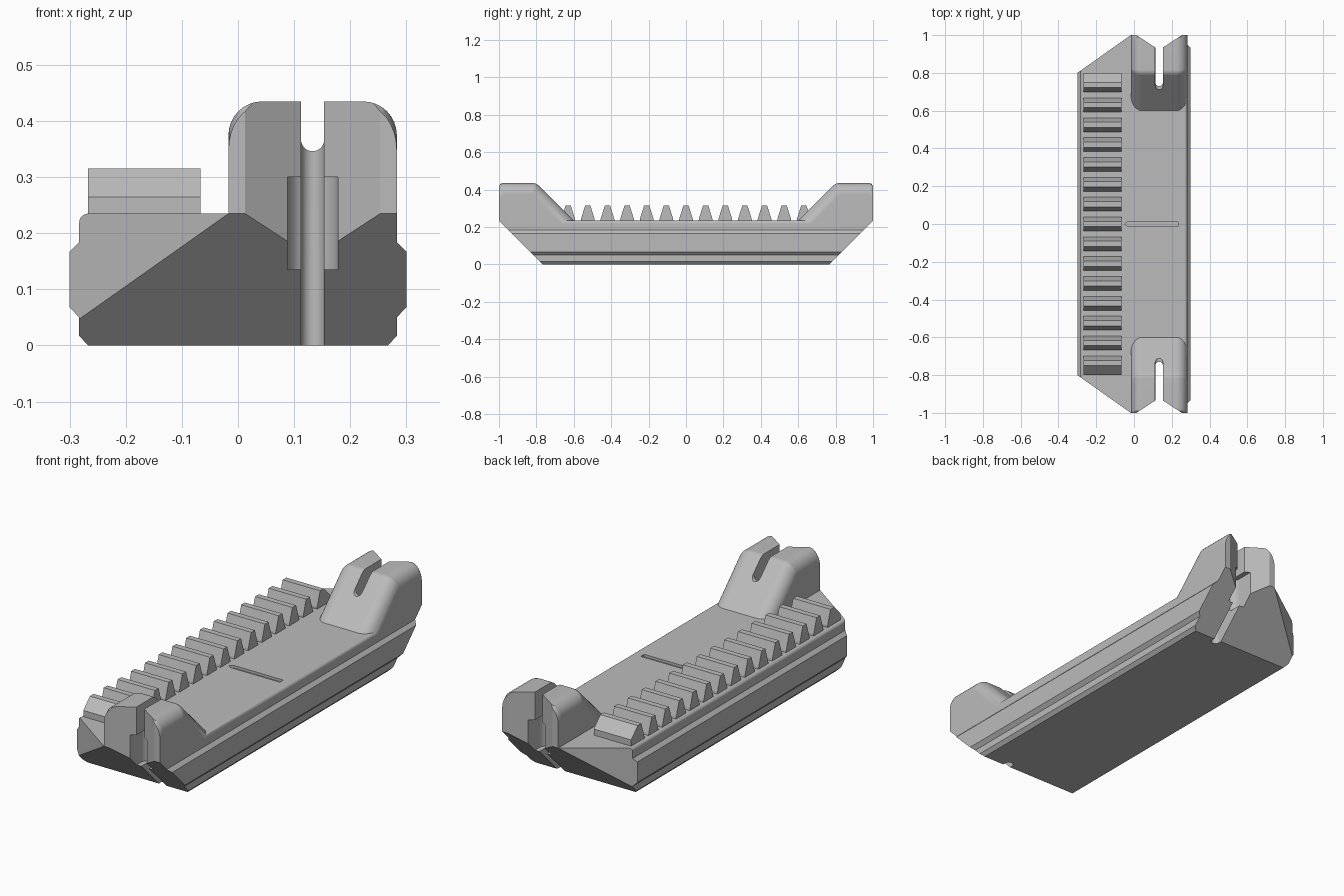
import bpy, bmesh, math
from mathutils import Vector

if "Cube" in bpy.data.objects:
    bpy.data.objects.remove(bpy.data.objects["Cube"])

grey = bpy.data.materials.new("plain_grey")
grey.use_nodes = True
COLOR = (0.5, 0.5, 0.5, 1)
grey.diffuse_color = COLOR
grey.node_tree.nodes["Principled BSDF"].inputs["Base Color"].default_value = COLOR

AXES = {"x": lambda a, b, d: (d, a, b),
        "y": lambda a, b, d: (a, d, b),
        "z": lambda a, b, d: (a, b, d)}


def add_prism(bm, pts, axis, lo, hi):
    """Extrude a closed 2D profile along one axis."""
    place = AXES[axis]
    rings = [[bm.verts.new(place(a, b, d)) for a, b in pts] for d in (lo, hi)]
    bm.faces.new(rings[0])
    bm.faces.new(rings[1])
    n = len(pts)
    for i in range(n):
        j = (i + 1) % n
        bm.faces.new((rings[0][i], rings[0][j], rings[1][j], rings[1][i]))


def finish(bm, name):
    bmesh.ops.recalc_face_normals(bm, faces=bm.faces)
    mesh = bpy.data.meshes.new(name)
    bm.to_mesh(mesh)
    bm.free()
    mesh.materials.append(grey)
    obj = bpy.data.objects.new(name, mesh)
    bpy.context.collection.objects.link(obj)
    return obj


def prism(name, pts, axis, lo, hi):
    bm = bmesh.new()
    add_prism(bm, pts, axis, lo, hi)
    return finish(bm, name)


def activate(obj):
    bpy.ops.object.select_all(action="DESELECT")
    obj.select_set(True)
    bpy.context.view_layer.objects.active = obj


def combine(obj, tool, operation):
    mod = obj.modifiers.new(operation.lower(), "BOOLEAN")
    mod.operation, mod.object, mod.solver = operation, tool, "EXACT"
    activate(obj)
    bpy.ops.object.modifier_apply(modifier=mod.name)
    bpy.data.objects.remove(tool)


def arc(cx, cy, r, start, end, steps=10):
    return [(cx + r * math.cos(math.radians(start + (end - start) * i / steps)),
             cy + r * math.sin(math.radians(start + (end - start) * i / steps)))
            for i in range(steps + 1)]


def u_shape(cx, cy, r, far):
    """Slot profile: round at the bottom, open towards far."""
    return arc(cx, cy, r, 180, 360, 16) + [(cx + r, far), (cx - r, far)]


def bullet(name, x, y, z, r):
    """Round-ended bore running out towards +y."""
    bm = bmesh.new()
    bmesh.ops.create_uvsphere(bm, u_segments=48, v_segments=24, radius=r)
    for v in bm.verts:
        a, b, c = v.co
        v.co = (x + a, 1.2 if c > 0.001 else y + c, z + b)
    return finish(bm, name)


# Main bar: side-railed profile, cut by the sloped underside and the corner plane
TOP, SIDE, RAIL = 0.235, 0.283, 0.30
half = [(0.267, 0), (SIDE, 0.017), (SIDE, 0.05), (RAIL, 0.068), (RAIL, 0.167),
        (SIDE, 0.184)] + arc(SIDE - 0.016, TOP - 0.016, 0.016, 0, 90, 6)
bm = bmesh.new()
add_prism(bm, half + [(-x, z) for x, z in reversed(half)], "y", -0.3, 1)
for co, normal in (((0, 1, TOP), (0, 1, -1)), ((-0.30, 0.80, 0), (-0.2, 0.283, 0))):
    bmesh.ops.bisect_plane(bm, geom=bm.verts[:] + bm.edges[:] + bm.faces[:],
                           plane_co=co, plane_no=Vector(normal).normalized(),
                           clear_outer=True)
    bmesh.ops.holes_fill(bm, edges=[e for e in bm.edges if e.is_boundary])
body = finish(bm, "rail_body")

# Raised end block with rounded shoulders and a ramp
bm = bmesh.new()
ramp = [(0.98, 0.215), (1, TOP), (1, 0.428), (0.992, 0.435), (0.815, 0.435),
        (0.80, 0.431), (0.787, 0.422), (0.58, 0.215)]
add_prism(bm, ramp, "x", -0.017, SIDE)
shoulders = []
for e in bm.edges:
    a, b = (v.co for v in e.verts)
    along = abs(a.x - b.x) < 1e-5
    if along and abs(a.y - b.y) > 1e-4 and max(a.z, b.z) > 0.3:
        shoulders.append(e)
bmesh.ops.bevel(bm, geom=shoulders, offset=0.06, segments=8, profile=0.5,
                affect="EDGES", clamp_overlap=False)
combine(body, finish(bm, "end_block"), "UNION")

# Socket: two round-ended bores, neck, slots and a flared mouth
CX = 0.133
combine(body, bullet("upper_bore", CX, 0.89, 0.31, 0.09), "DIFFERENCE")
combine(body, bullet("lower_bore", CX, 0.85, 0.134, 0.067), "DIFFERENCE")
combine(body, prism("neck", u_shape(CX, 0.87, 0.045, 1.15), "z", 0.135, 0.30), "DIFFERENCE")
combine(body, prism("mouth", [(CX - 0.019, 0.934), (CX + 0.019, 0.934),
                              (CX + 0.197, 1.05), (CX - 0.197, 1.05)],
                    "z", -0.1, 0.6), "DIFFERENCE")
combine(body, prism("top_slot", u_shape(CX, 0.367, 0.0207, 0.7), "y", 0.4, 1.25), "DIFFERENCE")
combine(body, prism("down_slot", u_shape(CX, 0.75, 0.0203, 1.3), "z", -0.15, 0.45), "DIFFERENCE")

# Mirror the finished half to the other end
bm = bmesh.new()
bm.from_mesh(body.data)
bmesh.ops.bisect_plane(bm, geom=bm.verts[:] + bm.edges[:] + bm.faces[:],
                       plane_co=(0, 0, 0), plane_no=(0, -1, 0), clear_outer=True)
bm.to_mesh(body.data)
bm.free()
mod = body.modifiers.new("mirror", "MIRROR")
mod.use_axis = (False, True, False)
activate(body)
bpy.ops.object.modifier_apply(modifier=mod.name)

# Engraved centre pointer
pointer = [(-0.05, 0), (-0.03, -0.013), (0.233, -0.013), (0.233, 0.013), (-0.03, 0.013)]
combine(body, prism("pointer", pointer, "z", TOP - 0.012, 0.3), "DIFFERENCE")

activate(body)
bpy.ops.object.shade_smooth_by_angle(angle=math.radians(30))
mod = body.modifiers.new("weighted_normals", "WEIGHTED_NORMAL")
mod.keep_sharp = True

# Toothed rack with a chamfered stop at each end
bm = bmesh.new()
PITCH, PEAK, FOOT = 0.105, 0.315, 0.23
for i in range(-6, 7):
    y = i * PITCH
    tooth = [(y - 0.038, FOOT), (y - 0.036, 0.245), (y - 0.014, PEAK),
             (y + 0.014, PEAK), (y + 0.036, 0.245), (y + 0.038, FOOT)]
    add_prism(bm, tooth, "x", -0.267, -0.067)
for s in (-1, 1):
    stop = [(0.70, FOOT), (0.70, 0.245), (0.722, PEAK), (0.75, PEAK),
            (0.80, 0.265), (0.80, FOOT)]
    add_prism(bm, [(s * y, z) for y, z in stop], "x", -0.267, -0.067)
finish(bm, "tooth_rack")
